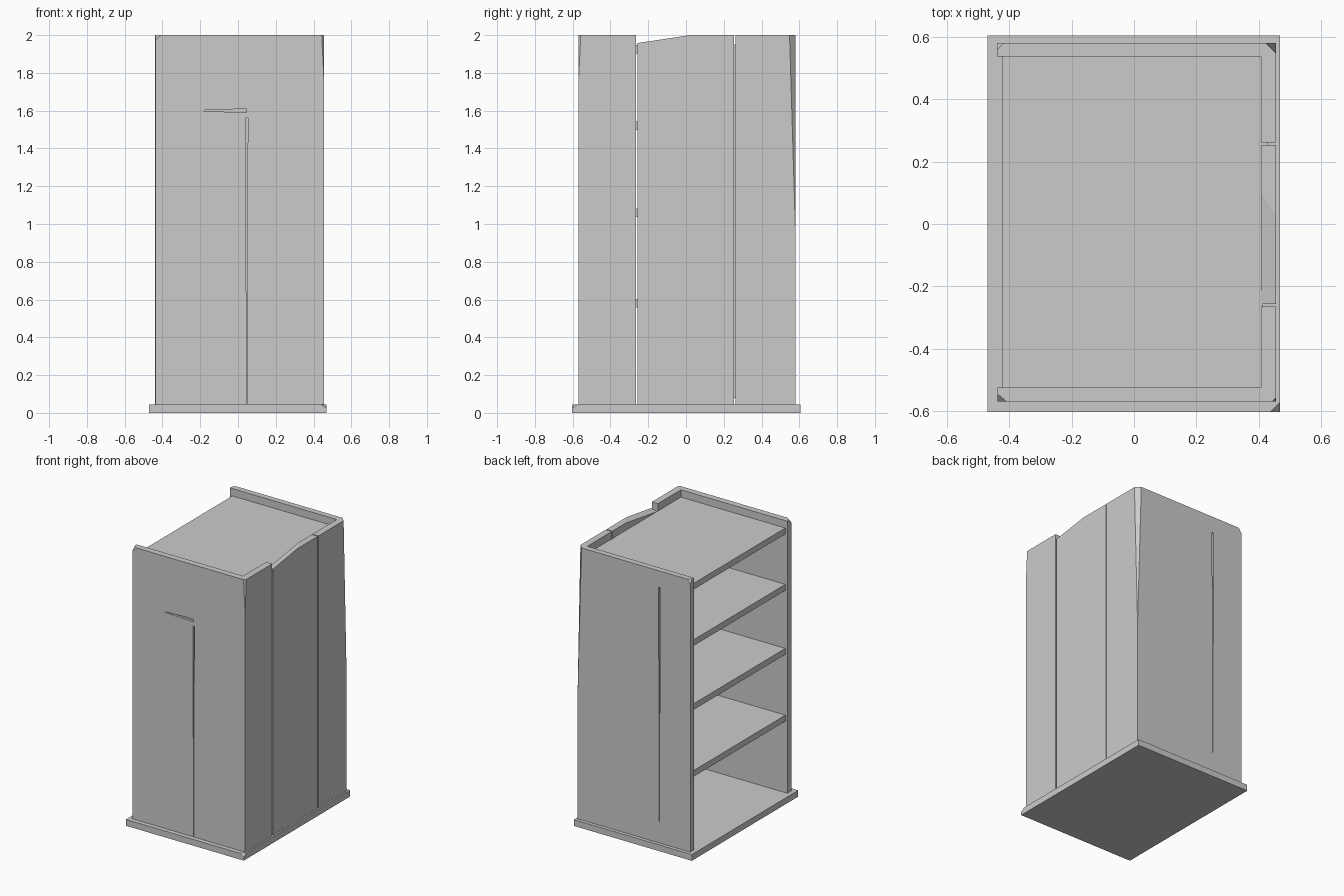
import bpy, bmesh
from mathutils import Vector

if "Cube" in bpy.data.objects:
    bpy.data.objects.remove(bpy.data.objects["Cube"])


def box(name, x, y, z):
    """Axis-aligned board from three (min, max) ranges."""
    bm = bmesh.new()
    bmesh.ops.create_cube(bm, size=1)
    for v in bm.verts:
        v.co = Vector([lo + (c + 0.5) * (hi - lo)
                       for c, (lo, hi) in zip(v.co, (x, y, z))])
    me = bpy.data.meshes.new(name)
    bm.to_mesh(me)
    bm.free()
    ob = bpy.data.objects.new(name, me)
    bpy.context.collection.objects.link(ob)
    return ob


def chip(ob, point, normal):
    """Slice a chipped sliver off the board on the side the normal points to."""
    bm = bmesh.new()
    bm.from_mesh(ob.data)
    geom = bm.verts[:] + bm.edges[:] + bm.faces[:]
    bmesh.ops.bisect_plane(bm, geom=geom, plane_co=point,
                           plane_no=Vector(normal).normalized(), clear_outer=True)
    bmesh.ops.holes_fill(bm, edges=[e for e in bm.edges if e.is_boundary])
    bmesh.ops.recalc_face_normals(bm, faces=bm.faces)
    bm.to_mesh(ob.data)
    bm.free()


def crack(ob, x, y, z, taper_axis):
    """Cut a thin crack that narrows to a point at its low end."""
    cutter = box(ob.name + "_crack_cutter", x, y, z)
    cutter.hide_render = True
    rng = (x, y, z)[taper_axis]
    width_axis = 2 if taper_axis == 0 else 0
    mid = sum((x, y, z)[width_axis]) / 2
    for v in cutter.data.vertices:
        if v.co[taper_axis] < sum(rng) / 2:
            v.co[width_axis] = mid + (v.co[width_axis] - mid) * 0.2
    mod = ob.modifiers.new("crack", 'BOOLEAN')
    mod.operation = 'DIFFERENCE'
    mod.solver = 'EXACT'
    mod.object = cutter
    bpy.context.view_layer.objects.active = ob
    bpy.ops.object.modifier_apply(modifier=mod.name)
    bpy.data.objects.remove(cutter)


# Base slab
base = box("base", (-0.47, 0.468), (-0.603, 0.605), (0, 0.045))
chip(base, (0.468, -0.603, 0.025), (1, -1, 1.5))

# Side panels
Z = (0.04, 2.0)
front = box("front_side_panel", (-0.438, 0.41), (-0.57, -0.525), Z)
rear = box("rear_side_panel", (-0.44, 0.41), (0.538, 0.58), Z)
chip(front, (-0.438, -0.555, 1.99), (-0.5, -0.6, 0.6))
chip(rear, (-0.44, 0.565, 1.99), (-0.6, 0.6, 0.4))

# Cracks between the side boards
crack(front, (0.041, 0.052), (-0.60, -0.545), (0.05, 1.56), 2)
crack(front, (-0.18, 0.045), (-0.60, -0.555), (1.59, 1.61), 0)
crack(rear, (-0.20, -0.188), (0.555, 0.62), (0.20, 1.88), 2)

# Back wall of three planks, with narrow gaps
gap = 0.004
edges = (-0.57, -0.26, 0.258, 0.58)
planks = [box(f"back_plank_{i + 1}", (0.408, 0.456),
              (edges[i] + (gap if i else 0), edges[i + 1] - (gap if i < 2 else 0)), Z)
          for i in range(3)]
chip(planks[1], (0.43, -0.1, 1.975), (-0.25, -0.15, 1))
chip(planks[2], (0.448, 0.571, 1.5), (1, 1, 0.03))
chip(planks[0], (0.451, -0.567, 1.9), (1, -1, 0.05))

# Gap backing strip behind the second seam
box("seam_strip", (0.405, 0.43), (0.24, 0.28), (0.08, 1.95))

# Shelves, including the recessed top
for i, z in enumerate((0.58, 1.06, 1.52, 1.925)):
    shelf = box("top_board" if i == 3 else f"shelf_{i + 1}",
                (-0.422, 0.412), (-0.53, 0.542), (z - 0.022, z + 0.022))
